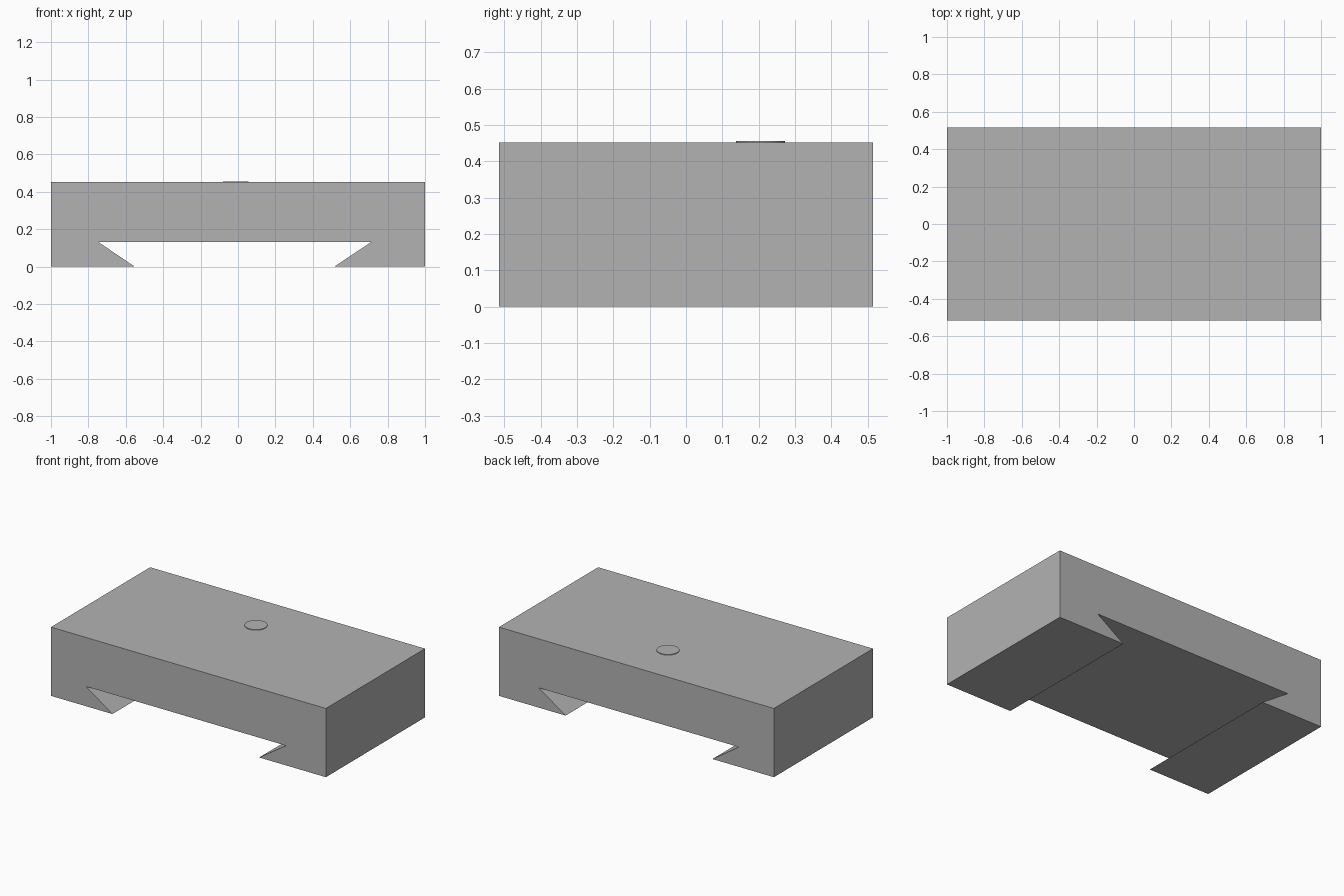
import bpy
import bmesh
from mathutils import Matrix

cube = bpy.data.objects.get("Cube")
if cube:
    bpy.data.objects.remove(cube, do_unlink=True)

# Single grey material
grey = bpy.data.materials.new("plain grey")
grey.use_nodes = True
colour = (0.45, 0.45, 0.45, 1)
grey.diffuse_color = colour
grey.node_tree.nodes["Principled BSDF"].inputs["Base Color"].default_value = colour

HALF_DEPTH = 0.515
HEIGHT = 0.452


def add_object(name, bm):
    bmesh.ops.recalc_face_normals(bm, faces=bm.faces)
    mesh = bpy.data.meshes.new(name)
    bm.to_mesh(mesh)
    bm.free()
    mesh.materials.append(grey)
    obj = bpy.data.objects.new(name, mesh)
    bpy.context.collection.objects.link(obj)
    return obj


# Block with a dovetail slot along its underside, extruded front to back
profile = [(-1, 0), (-0.553, 0), (-0.745, 0.13), (0.71, 0.13),
           (0.515, 0), (1, 0), (1, HEIGHT), (-1, HEIGHT)]
bm = bmesh.new()
face = bm.faces.new([bm.verts.new((x, -HALF_DEPTH, z)) for x, z in profile])
extruded = bmesh.ops.extrude_face_region(bm, geom=[face])["geom"]
bmesh.ops.translate(bm, vec=(0, 2 * HALF_DEPTH, 0),
                    verts=[v for v in extruded if isinstance(v, bmesh.types.BMVert)])
add_object("dovetail_block", bm)

# Thin round button, sunk into the top and barely proud of it
bm = bmesh.new()
bmesh.ops.create_cone(bm, cap_ends=True, segments=48, radius1=0.068, radius2=0.068,
                      depth=0.008, matrix=Matrix.Translation((-0.013, 0.205, HEIGHT)))
button = add_object("top_button", bm)
bpy.context.view_layer.objects.active = button
button.select_set(True)
bpy.ops.object.shade_smooth_by_angle()
